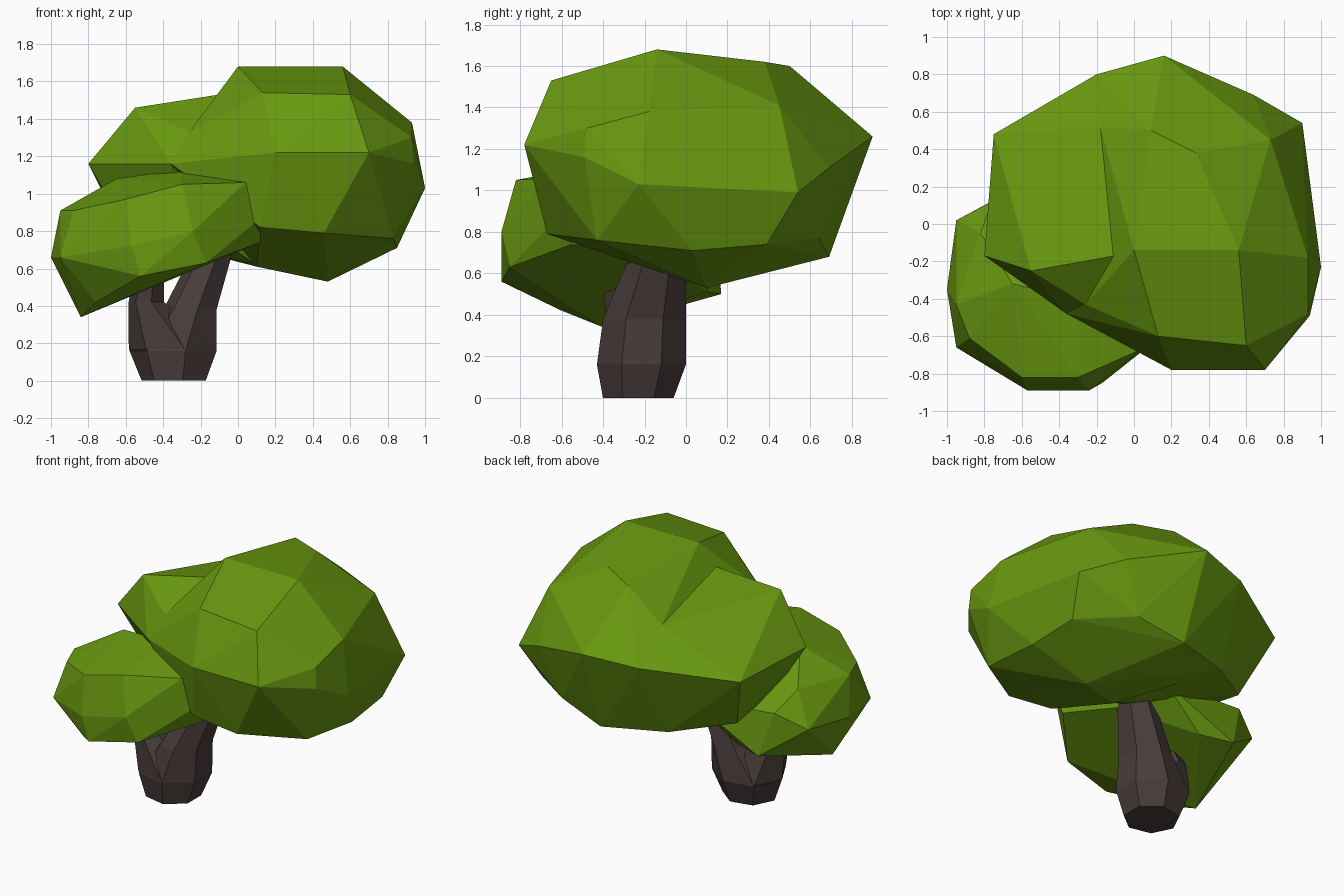
import bpy, bmesh
from math import cos, sin, tau, radians

if "Cube" in bpy.data.objects:
    bpy.data.objects.remove(bpy.data.objects["Cube"])


def material(name, rgb):
    m = bpy.data.materials.new(name)
    m.diffuse_color = (*rgb, 1)
    m.use_nodes = True
    m.node_tree.nodes["Principled BSDF"].inputs["Base Color"].default_value = m.diffuse_color
    return m


LEAF = material("leaf_green", (0.138, 0.314, 0.005))
BARK = material("bark_brown", (0.065, 0.046, 0.044))


def finish(name, bm, mat):
    bmesh.ops.recalc_face_normals(bm, faces=bm.faces)
    me = bpy.data.meshes.new(name)
    bm.to_mesh(me)
    bm.free()
    me.materials.append(mat)
    bpy.context.collection.objects.link(bpy.data.objects.new(name, me))


def faceted_clump(name, points):
    """Leaf clump: the convex hull of its corner points, nearly flat facets merged."""
    bm = bmesh.new()
    for p in points:
        bm.verts.new(p)
    hull = bmesh.ops.convex_hull(bm, input=bm.verts)
    loose = {g for g in hull["geom_interior"] + hull["geom_unused"]
             if isinstance(g, bmesh.types.BMVert)}
    bmesh.ops.delete(bm, geom=list(loose), context='VERTS')
    bmesh.ops.dissolve_limit(bm, angle_limit=radians(3), verts=bm.verts, edges=bm.edges)
    finish(name, bm, LEAF)


def stem(name, rings, sides=7):
    """Lofted stem; each ring is (x, y, z, radius_x, radius_y)."""
    bm = bmesh.new()
    loops = []
    for x, y, z, rx, ry in rings:
        loops.append([bm.verts.new((x + rx * cos(tau * (i + .5) / sides),
                                    y + ry * sin(tau * (i + .5) / sides), z))
                      for i in range(sides)])
    for a, b in zip(loops, loops[1:]):
        for i in range(sides):
            j = (i + 1) % sides
            bm.faces.new((a[i], a[j], b[j], b[i]))
    bm.faces.new(loops[0])
    bm.faces.new(loops[-1])
    finish(name, bm, BARK)


# Large right-hand crown
faceted_clump("main_crown", [
    (0, -.14, 1.68), (.56, -.14, 1.68), (.13, -.6, 1.54), (.6, -.65, 1.53),
    (.2, -.78, 1.22), (.7, -.78, 1.22), (.93, -.18, 1.38), (.93, -.48, 1.3),
    (.94, -.49, 1.16), (1, -.23, 1.03), (.73, .45, 1.41), (.9, .54, .99),
    (.33, .38, 1.62), (.09, .5, 1.6), (.16, .9, 1.26), (.64, .69, 1.11),
    (.5, .64, .77), (.83, .39, .74), (.85, .03, .71), (.83, -.43, .76),
    (.46, -.67, .79), (.12, -.66, .82), (.48, .1, .53), (.1, -.08, .61),
    (.17, .69, .68), (-.25, .55, .7), (-.2, .8, 1.22), (-.36, -.48, 1.16),
    (-.26, -.43, 1.33), (-.11, -.17, 1.53), (-.18, .52, 1.41)])

# Left shoulder of the crown
faceted_clump("crown_shoulder", [
    (-.8, -.17, 1.16), (-.75, .48, 1.15), (-.55, -.25, 1.46), (-.1, -.17, 1.53),
    (-.26, -.43, 1.33), (-.36, -.48, 1.16), (-.42, .4, 1.33), (-.18, .52, 1.41),
    (-.2, .8, 1.22), (-.6, .3, .76), (-.25, .55, .7), (-.62, -.1, .85),
    (-.2, -.35, .82), (.1, -.08, .62)])

# Small lower clump at front left
faceted_clump("lower_clump", [
    (-.3, -.82, 1.05), (-.6, -.82, .97), (-.57, -.89, .72), (-.24, -.89, .8),
    (-.52, -.89, .56), (-.17, -.85, .63), (.04, -.67, 1.06), (.12, -.62, .87),
    (.12, -.55, .74), (-.88, -.61, .91), (-.95, -.43, .91), (-.95, -.66, .66),
    (-1, -.35, .66), (-.84, -.4, .34), (-.76, -.6, .42), (-.65, -.32, 1.08),
    (-.3, -.4, 1.13), (-.82, -.05, .92), (-.95, .02, .7), (-.76, .12, .8),
    (-.67, .17, .5), (-.45, .1, .51), (-.03, -.2, .68), (-.13, .15, .75)])

# Trunk running into the right fork, and the left fork growing out of it
stem("trunk", [(-.335, -.23, 0, .18, .175), (-.335, -.215, .16, .245, .22),
               (-.25, -.2, .38, .15, .205), (-.14, -.14, .66, .115, .145),
               (-.08, -.1, .85, .1, .12)])
stem("left_fork", [(-.34, -.215, .15, .23, .2), (-.34, -.215, .17, .244, .217),
                   (-.485, -.25, .42, .1, .14), (-.46, -.34, .7, .07, .09)])
